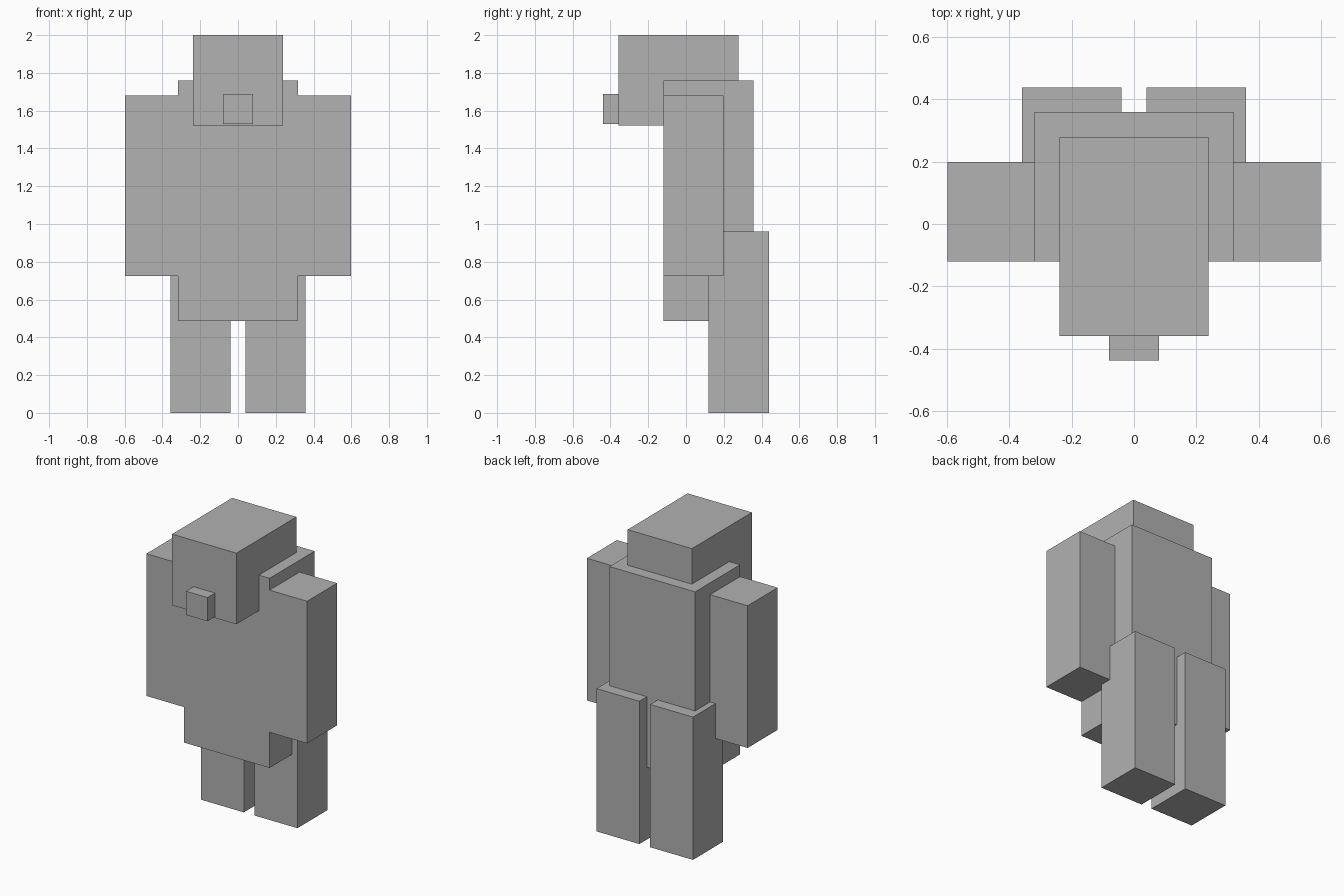
import bpy
import bmesh
from mathutils import Vector

default_cube = bpy.data.objects.get("Cube")
if default_cube:
    bpy.data.objects.remove(default_cube, do_unlink=True)

# The figure is laid out on a block grid, 25.1 blocks tall
BLOCK = 2 / 25.1

grey = bpy.data.materials.new("plain_grey")
grey.use_nodes = True
grey.diffuse_color = (0.445, 0.445, 0.445, 1)
grey.node_tree.nodes["Principled BSDF"].inputs["Base Color"].default_value = grey.diffuse_color


def box(name, low, high):
    """Flat-sided box between two corners given in blocks."""
    low, high = Vector(low) * BLOCK, Vector(high) * BLOCK
    bm = bmesh.new()
    bmesh.ops.create_cube(bm, size=1)
    bmesh.ops.scale(bm, vec=high - low, verts=bm.verts)
    mesh = bpy.data.meshes.new(name)
    bm.to_mesh(mesh)
    bm.free()
    mesh.materials.append(grey)
    obj = bpy.data.objects.new(name, mesh)
    obj.location = (low + high) / 2
    bpy.context.collection.objects.link(obj)
    return obj


# Head and nose
box("head", (-3, -4.5, 19.1), (3, 3.5, 25.1))
box("nose", (-1, -5.5, 19.2), (1, -4.5, 21.2))

# Long torso, hanging down in front of the legs
box("torso", (-4, -1.5, 6.1), (4, 4.5, 22.1))

# Paired limbs: arms butt against the torso, legs stand behind it
for label, side in (("left", 1), ("right", -1)):
    for limb, inner, outer, front, back, bottom, top in (
        ("arm", 4, 7.5, -1.5, 2.5, 9.1, 21.1),
        ("leg", 0.5, 4.5, 1.5, 5.5, 0, 12.05),
    ):
        x_low, x_high = sorted((side * inner, side * outer))
        box(f"{label}_{limb}", (x_low, front, bottom), (x_high, back, top))
